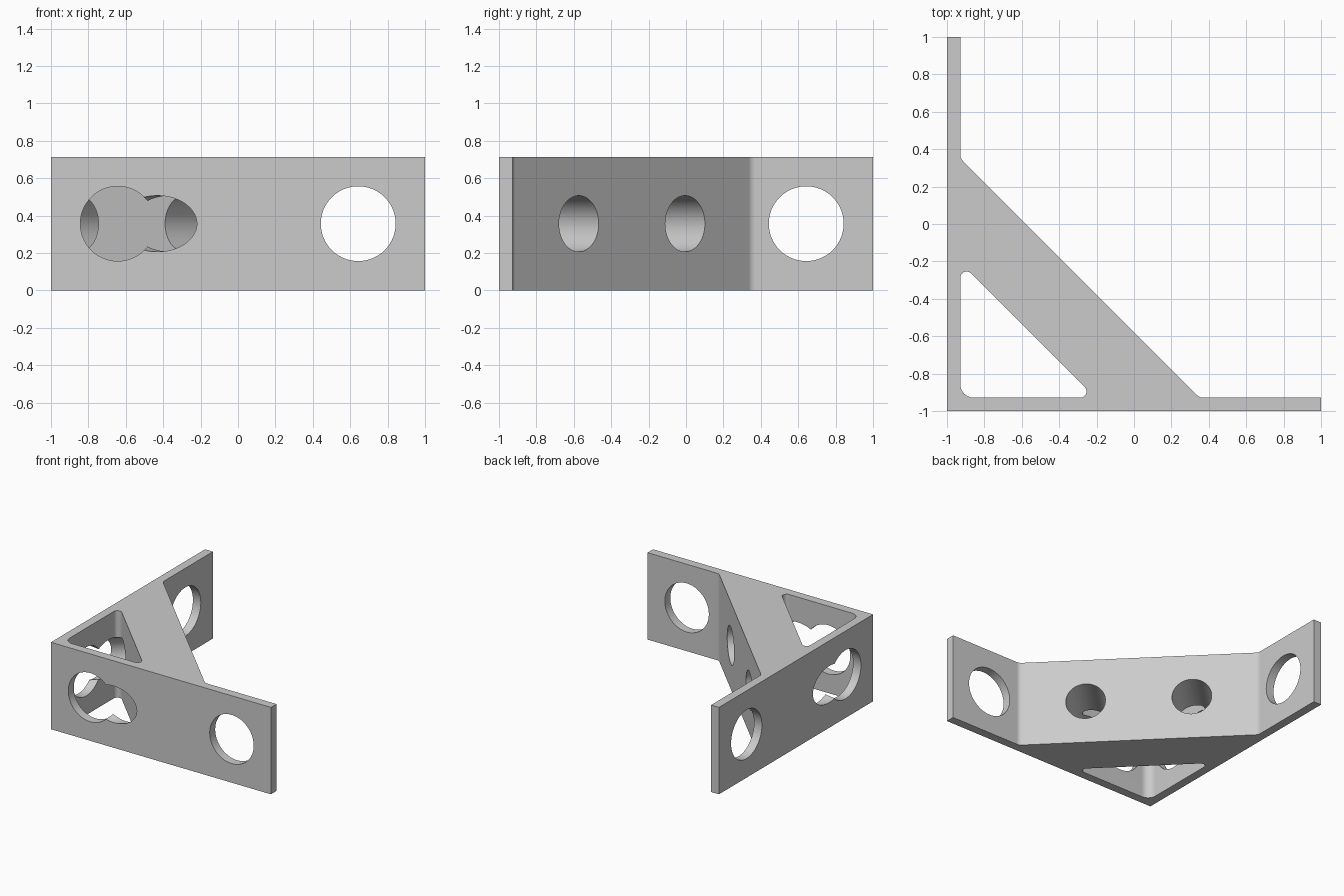
import bpy, bmesh, math
from mathutils import Vector, Matrix

if "Cube" in bpy.data.objects:
    bpy.data.objects.remove(bpy.data.objects["Cube"], do_unlink=True)

UNIT = 1 / 14            # wall thickness
HEIGHT = 10 * UNIT
MID = HEIGHT / 2
INNER = -1 + UNIT        # inner face of both walls
OUTER_SUM = -0.578       # brace faces lie on x + y = const
POCKET_SUM = -1.136

grey = bpy.data.materials.new("light grey")
grey.use_nodes = True
colour = (0.6, 0.6, 0.6, 1)
grey.diffuse_color = colour
grey.node_tree.nodes["Principled BSDF"].inputs["Base Color"].default_value = colour


def rounded(corners, steps=10):
    """Outline with every (x, y, radius) corner replaced by an arc."""
    points = []
    for i, (x, y, r) in enumerate(corners):
        p = Vector((x, y))
        if r == 0:
            points.append(p)
            continue
        a = (Vector(corners[i - 1][:2]) - p).normalized()
        b = (Vector(corners[(i + 1) % len(corners)][:2]) - p).normalized()
        half = a.angle(b) / 2
        centre = p + (a + b).normalized() * r / math.sin(half)
        start = p + a * r / math.tan(half) - centre
        end = p + b * r / math.tan(half) - centre
        sweep = start.angle(end)
        for k in range(steps + 1):
            t = k / steps
            arc = (start * math.sin((1 - t) * sweep) + end * math.sin(t * sweep)) / math.sin(sweep)
            points.append(centre + arc)
    return points


def make_object(name, bm):
    bmesh.ops.recalc_face_normals(bm, faces=bm.faces)
    mesh = bpy.data.meshes.new(name)
    bm.to_mesh(mesh)
    bm.free()
    mesh.materials.append(grey)
    obj = bpy.data.objects.new(name, mesh)
    bpy.context.collection.objects.link(obj)
    return obj


def prism(name, outline, bottom, top):
    bm = bmesh.new()
    face = bm.faces.new([bm.verts.new((p.x, p.y, bottom)) for p in outline])
    result = bmesh.ops.extrude_face_region(bm, geom=[face])
    verts = [v for v in result["geom"] if isinstance(v, bmesh.types.BMVert)]
    bmesh.ops.translate(bm, verts=verts, vec=(0, 0, top - bottom))
    return make_object(name, bm)


def drill(name, centre, direction, radius, length):
    bm = bmesh.new()
    turn = Vector(direction).to_track_quat("Z", "Y").to_matrix().to_4x4()
    bmesh.ops.create_cone(bm, cap_ends=True, segments=80, radius1=radius, radius2=radius,
                          depth=length, matrix=Matrix.Translation(centre) @ turn)
    return make_object(name, bm)


# Two walls and the diagonal brace as one outline
tip = OUTER_SUM - INNER
bracket = prism("corner_bracket", rounded([
    (-1, -1, 0), (1, -1, 0), (1, INNER, 0), (tip, INNER, 0.05),
    (INNER, tip, 0.05), (INNER, 1, 0), (-1, 1, 0)]), 0, HEIGHT)

# Triangular pocket behind the brace
far = POCKET_SUM - INNER
cutters = [prism("pocket_cutter", rounded([
    (INNER, INNER, UNIT), (far, INNER, 0.033), (INNER, far, 0.033)]), -0.1, HEIGHT + 0.1)]

# Large holes through the walls
for s in (-9 * UNIT, 9 * UNIT):
    cutters.append(drill("front_wall_drill", (s, INNER - UNIT / 2, MID), (0, 1, 0), 0.2, 0.12))
    cutters.append(drill("side_wall_drill", (INNER - UNIT / 2, s, MID), (1, 0, 0), 0.2, 0.12))

# Slanted holes through the brace, carrying on through the walls
for s in (-0.284, 0.284):
    cutters.append(drill("brace_drill", (OUTER_SUM / 2 + s, OUTER_SUM / 2 - s, MID),
                         (1, 1, 0), 0.15, 3))

for cutter in cutters:
    cutter.hide_render = True
    cut = bracket.modifiers.new(cutter.name, "BOOLEAN")
    cut.operation = "DIFFERENCE"
    cut.solver = "EXACT"
    cut.object = cutter

# Keep the cut mesh and discard the cutters
bpy.context.view_layer.update()
graph = bpy.context.evaluated_depsgraph_get()
cut_mesh = bpy.data.meshes.new_from_object(bracket.evaluated_get(graph))
bracket.modifiers.clear()
bracket.data = cut_mesh
for cutter in cutters:
    bpy.data.objects.remove(cutter, do_unlink=True)

# Smooth the bores and fillets, keep the flats flat
bpy.ops.object.select_all(action="DESELECT")
bracket.select_set(True)
bpy.context.view_layer.objects.active = bracket
bpy.ops.object.shade_smooth_by_angle(angle=math.radians(25))
weighted = bracket.modifiers.new("flat_normals", "WEIGHTED_NORMAL")
weighted.keep_sharp = True
